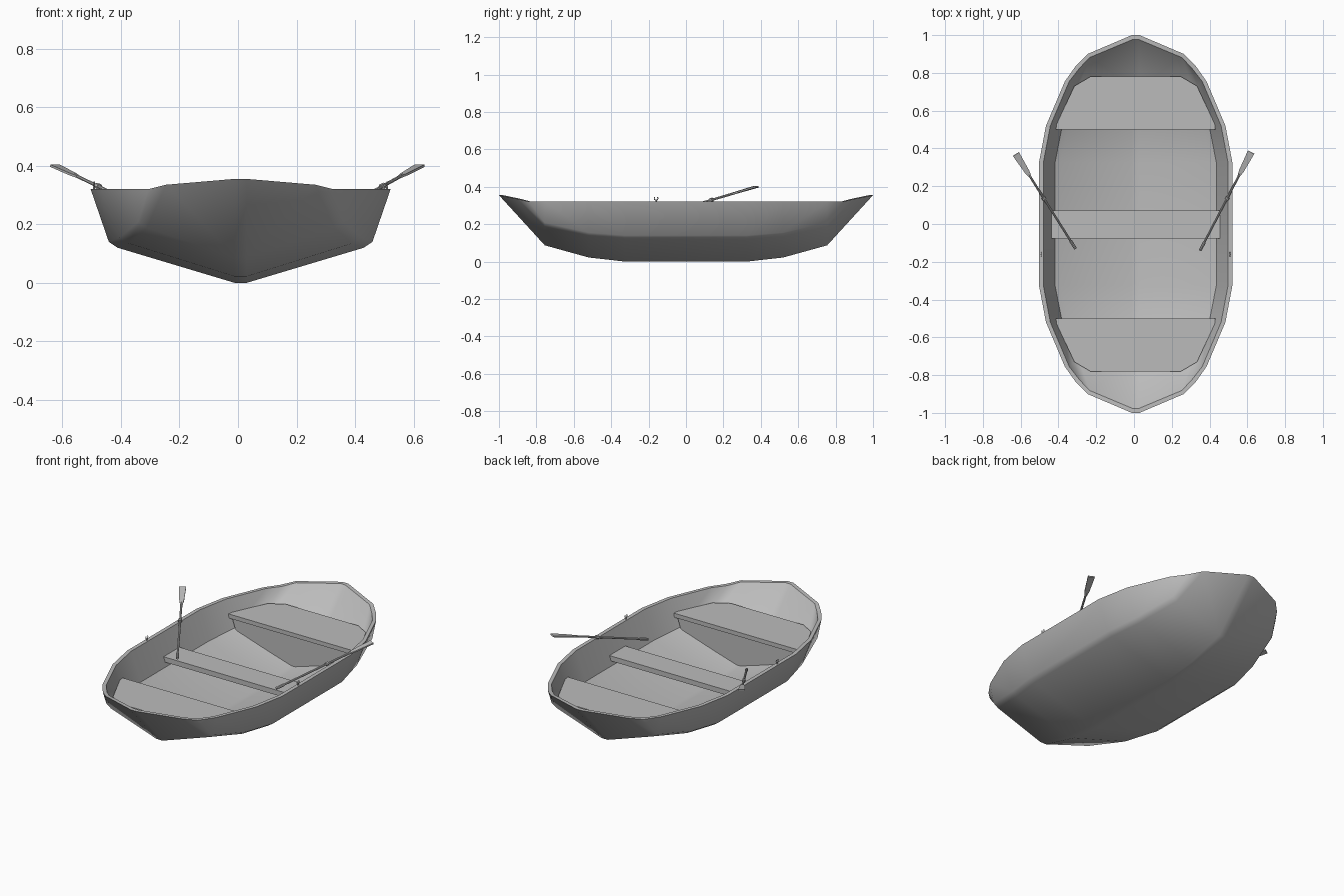
import bpy, bmesh, math
from mathutils import Vector

if "Cube" in bpy.data.objects:
    bpy.data.objects.remove(bpy.data.objects["Cube"])

CX = 0.009  # hull centre line

paint = bpy.data.materials.new("plain_grey")
paint.use_nodes = True
paint.diffuse_color = (0.5, 0.5, 0.5, 1)
paint.node_tree.nodes["Principled BSDF"].inputs["Base Color"].default_value = (0.5, 0.5, 0.5, 1)


def finish(bm, name, location=(0, 0, 0), angle=None, mirror=None):
    """Turn a bmesh into a named object."""
    bmesh.ops.recalc_face_normals(bm, faces=bm.faces[:])
    mesh = bpy.data.meshes.new(name)
    bm.to_mesh(mesh)
    bm.free()
    mesh.materials.append(paint)
    ob = bpy.data.objects.new(name, mesh)
    ob.location = location
    bpy.context.collection.objects.link(ob)
    if angle:
        bpy.ops.object.select_all(action='DESELECT')
        ob.select_set(True)
        bpy.context.view_layer.objects.active = ob
        bpy.ops.object.shade_smooth_by_angle(angle=math.radians(angle))
    if mirror:
        ob.modifiers.new("Mirror", 'MIRROR').use_axis = mirror
    return ob


def prism(name, outline, offset, location, mirror=(True, False, False)):
    """Extrude half an outline, mirrored over the centre line."""
    bm = bmesh.new()
    face = bm.faces.new([bm.verts.new(p) for p in outline])
    ext = bmesh.ops.extrude_face_region(bm, geom=[face])
    bmesh.ops.translate(bm, vec=offset, verts=[v for v in ext["geom"] if isinstance(v, bmesh.types.BMVert)])
    # open the seam on the mirror plane
    bmesh.ops.delete(bm, geom=[f for f in bm.faces if all(abs(v.co.x) < 1e-5 for v in f.verts)],
                     context='FACES_ONLY')
    return finish(bm, name, location, None, mirror)


# --- hull: one quarter, an outer and an inner skin joined at the rim ---
# station: y, keel height, chine x, chine height, rim x
STATIONS = [(0, 0, 0.45, 0.14, 0.512), (0.325, 0, 0.45, 0.14, 0.512),
            (0.52, 0.022, 0.412, 0.155, 0.475), (0.755, 0.087, 0.35, 0.208, 0.375)]


def skin(bm, t):
    """Build a quarter skin inset by t and return its rim vertices."""
    rows = []
    for i, (y, kz, cx, cz, rx) in enumerate(STATIONS):
        yy = y - t * (i == 3)
        rows.append([bm.verts.new(p) for p in (
            (0, yy, kz + t), (0.02, yy, kz + t), (cx - 0.03 - t, yy, cz - 0.02 + t * 0.8),
            (cx - t, yy, cz + t * 0.5), (rx - t, y, 0.32))])
    for a, b in zip(rows, rows[1:]):
        for j in range(4):
            bm.faces.new((a[j], a[j + 1], b[j + 1], b[j]))
    keel0, keel, low, high, rim = rows[-1]
    f, d, e, e0 = [bm.verts.new(p) for p in (
        (0.315 - t * 0.8, 0.84 - t * 0.6, 0.32), (0.255 - t * 0.5, 0.9 - t * 0.8, 0.335),
        (0.02 - t * 0.2, 1 - t, 0.355), (0, 1 - t, 0.355))]
    for face in ((high, rim, f), (high, f, d), (low, high, d), (keel, low, d), (keel, d, e), (keel0, keel, e, e0)):
        bm.faces.new(face)
    return [r[4] for r in rows] + [f, d, e, e0]


bm = bmesh.new()
outer, inner = skin(bm, 0), skin(bm, 0.023)
for k in range(len(outer) - 1):
    bm.faces.new((outer[k], outer[k + 1], inner[k + 1], inner[k]))
finish(bm, "hull", (CX, 0, 0), 40, (True, True, False))

# --- seats ---
prism("middle_seat", [(0, -0.078, 0), (0.447, -0.078, 0), (0.447, 0.072, 0), (0, 0.072, 0)],
      (0, 0, 0.03), (CX, 0, 0.175))
for name, s in (("back", 1), ("front", -1)):
    prism(name + "_bench", [(0, s * 0.5, 0), (0.422, s * 0.5, 0), (0.418, s * 0.53, 0),
                            (0.325, s * 0.73, 0), (0.24, s * 0.78, 0), (0, s * 0.78, 0)],
          (0, 0, 0.025), (CX, 0, 0.222))
    prism(name + "_bench_board", [(0, 0, 0.04), (0.38, 0, 0.155), (0.405, 0, 0.23), (0, 0, 0.23)],
          (0, s * 0.015, 0), (CX, s * 0.508, 0))


# --- oars ---
def rod(bm, a, b, radius, sides=8):
    d = b - a
    m = d.to_track_quat('Z', 'Y').to_matrix().to_4x4()
    m.translation = (a + b) / 2
    bmesh.ops.create_cone(bm, cap_ends=True, segments=sides, radius1=radius, radius2=radius,
                          depth=d.length, matrix=m)


def oar(name, grip, tip):
    grip, tip = Vector(grip), Vector(tip)
    along = (tip - grip).normalized()
    across = along.cross(Vector((0, 0, 1))).normalized()
    up = across.cross(along)
    neck = tip - along * 0.15
    bm = bmesh.new()
    rod(bm, grip, neck + along * 0.02, 0.006)
    rod(bm, grip, grip + along * 0.05, 0.008)
    collar = grip.lerp(tip, 0.53)
    rod(bm, collar - along * 0.008, collar + along * 0.008, 0.011)
    # flat blade that widens toward the tip
    rings = []
    for d, w in ((0, 0.006), (0.035, 0.013), (0.15, 0.019)):
        c = neck + along * d
        rings.append([bm.verts.new(c + across * w * i + up * 0.004 * j)
                      for i, j in ((-1, -1), (1, -1), (1, 1), (-1, 1))])
    for a, b in zip(rings, rings[1:]):
        for i in range(4):
            bm.faces.new((a[i], a[i - 1], b[i - 1], b[i]))
    bm.faces.new(rings[0])
    bm.faces.new(rings[-1])
    finish(bm, name, (0, 0, 0), 40)


oar("right_oar", (-0.31, -0.13, 0.25), (-0.625, 0.37, 0.4))
oar("left_oar", (0.35, -0.14, 0.25), (0.62, 0.38, 0.4))

# --- oarlocks: a pin with an open ring on the rim ---
for name, s in (("right", -1), ("left", 1)):
    base = Vector((CX + s * 0.5, -0.16, 0.315))
    bm = bmesh.new()
    rod(bm, base, base + Vector((0, 0, 0.014)), 0.004, 6)
    centre = base + Vector((0, 0, 0.023))
    arc = [centre + 0.01 * Vector((0, math.sin(a), -math.cos(a)))
           for a in [math.radians(-140 + 40 * k) for k in range(8)]]
    for a, b in zip(arc, arc[1:]):
        rod(bm, a, b, 0.0025, 6)
    finish(bm, name + "_oarlock")
